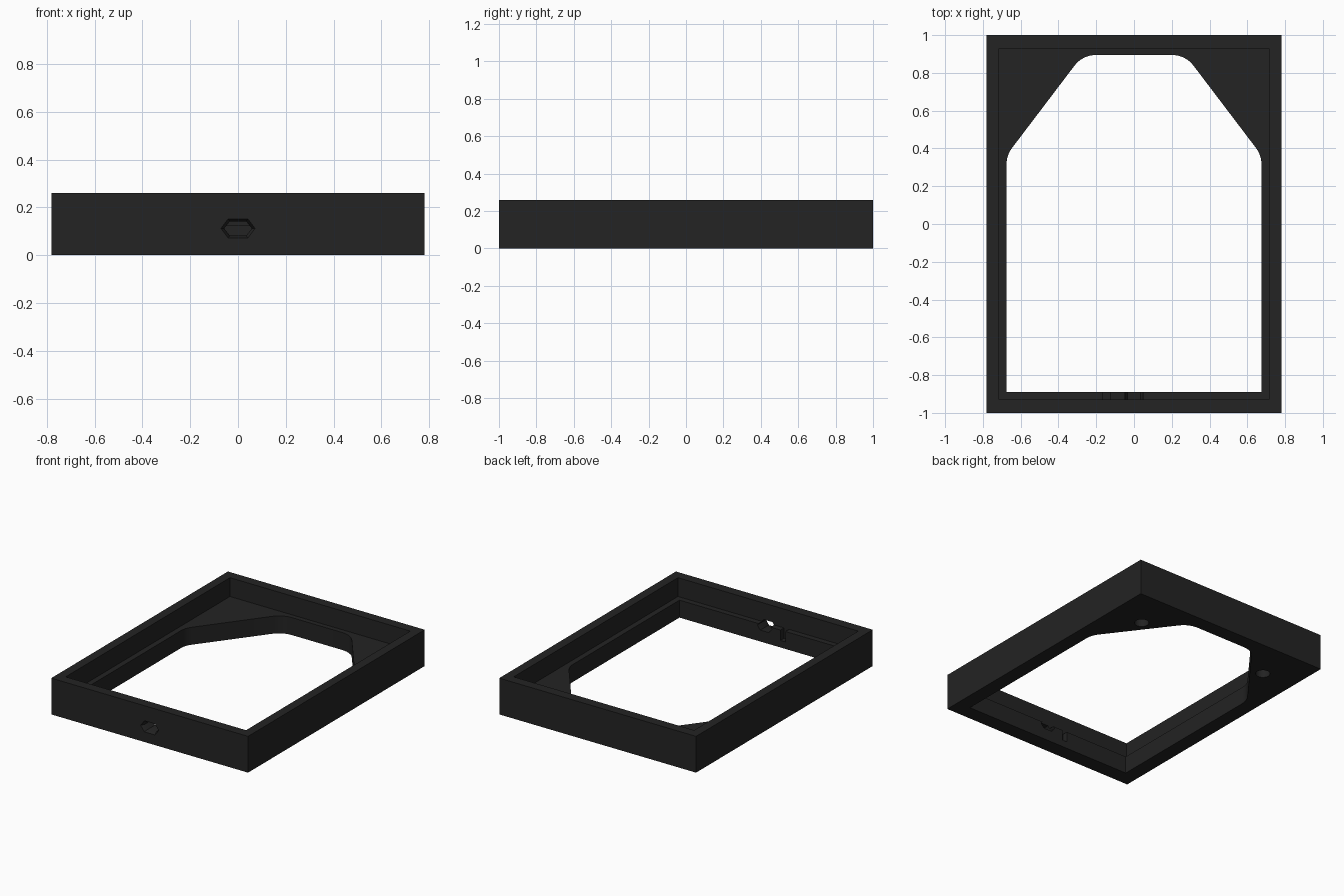
import bpy, bmesh, math
from mathutils import Vector, Matrix

if "Cube" in bpy.data.objects:
    bpy.data.objects.remove(bpy.data.objects["Cube"])

W, L, H = 0.78, 1.0, 0.26      # half width, half length, height
LEDGE = 0.125                  # height of the inner ledge

black = bpy.data.materials.new("matte black")
black.diffuse_color = (0.017, 0.017, 0.017, 1)
black.use_nodes = True
black.node_tree.nodes["Principled BSDF"].inputs["Base Color"].default_value = black.diffuse_color


def loft(name, bottom, top):
    """Closed solid between two matching rings of 3D points."""
    bm = bmesh.new()
    a = [bm.verts.new(p) for p in bottom]
    b = [bm.verts.new(p) for p in top]
    n = len(a)
    bm.faces.new(a[::-1])
    bm.faces.new(b)
    for i in range(n):
        bm.faces.new((a[i], a[(i + 1) % n], b[(i + 1) % n], b[i]))
    bmesh.ops.recalc_face_normals(bm, faces=bm.faces[:])
    me = bpy.data.meshes.new(name)
    bm.to_mesh(me)
    bm.free()
    ob = bpy.data.objects.new(name, me)
    bpy.context.collection.objects.link(ob)
    me.materials.append(black)
    return ob


def prism(name, pts, z0, z1):
    return loft(name, [(x, y, z0) for x, y in pts], [(x, y, z1) for x, y in pts])


def box(name, x0, x1, y0, y1, z0, z1):
    return prism(name, [(x0, y0), (x1, y0), (x1, y1), (x0, y1)], z0, z1)


def fillet(prev, corner, nxt, t, steps=8):
    """Rounded corner as a quadratic arc with tangent length t."""
    p, c, n = Vector(prev), Vector(corner), Vector(nxt)
    a, b = c + (p - c).normalized() * t, c + (n - c).normalized() * t
    return [tuple(a * (1 - s) ** 2 + c * 2 * s * (1 - s) + b * s * s)
            for s in (i / steps for i in range(steps + 1))]


def hexagon(half_w, half_flat, half_h, y, zc=0.112):
    return [(x, y, zc + z) for x, z in
            ((-half_w, 0), (-half_flat, -half_h), (half_flat, -half_h),
             (half_w, 0), (half_flat, half_h), (-half_flat, half_h))]


def cut(target, cutter):
    mod = target.modifiers.new("cut", 'BOOLEAN')
    mod.operation = 'DIFFERENCE'
    mod.solver = 'EXACT'
    mod.object = cutter
    bpy.context.view_layer.objects.active = target
    bpy.ops.object.modifier_apply(modifier=mod.name)
    bpy.data.objects.remove(cutter, do_unlink=True)


# Outer body
frame = box("frame", -W, W, -L, L, 0, H)

# Upper recess that leaves the ledge
cut(frame, box("recess_cutter", -0.715, 0.715, -0.93, 0.93, LEDGE, H + 0.1))

# Window with two slanted, rounded back corners
low, side, top = (0.675, -0.89), (0.675, 0.364), (0.272, 0.895)
right = [low] + fillet(low, side, top, 0.05) + fillet(side, top, (0, 0.895), 0.075)
window = right + [(-x, y) for x, y in reversed(right)]
cut(frame, prism("window_cutter", window, -0.1, H + 0.1))

# Port opening in the front wall: tapered mouth, then straight channel
cut(frame, loft("port_mouth_cutter", hexagon(0.072, 0.042, 0.04, -1.001),
                hexagon(0.058, 0.034, 0.03, -0.975)))
cut(frame, loft("port_channel_cutter", hexagon(0.058, 0.034, 0.03, -0.985),
                hexagon(0.058, 0.034, 0.03, -0.85)))

# Notch in the front ledge beside the port
cut(frame, box("notch_cutter", -0.165, -0.125, -0.93, -0.85, 0.05, LEDGE + 0.05))

# Blind round holes under the back corners
for sx in (-1, 1):
    ring = [(sx * 0.525 + 0.048 * math.cos(i * math.tau / 24),
             0.705 + 0.048 * math.sin(i * math.tau / 24)) for i in range(24)]
    cut(frame, prism("hole_cutter", ring, -0.05, 0.07))

# Smooth the rounded walls, keep hard edges
bpy.ops.object.select_all(action='DESELECT')
frame.select_set(True)
bpy.context.view_layer.objects.active = frame
bpy.ops.object.shade_smooth_by_angle(angle=math.radians(30))
